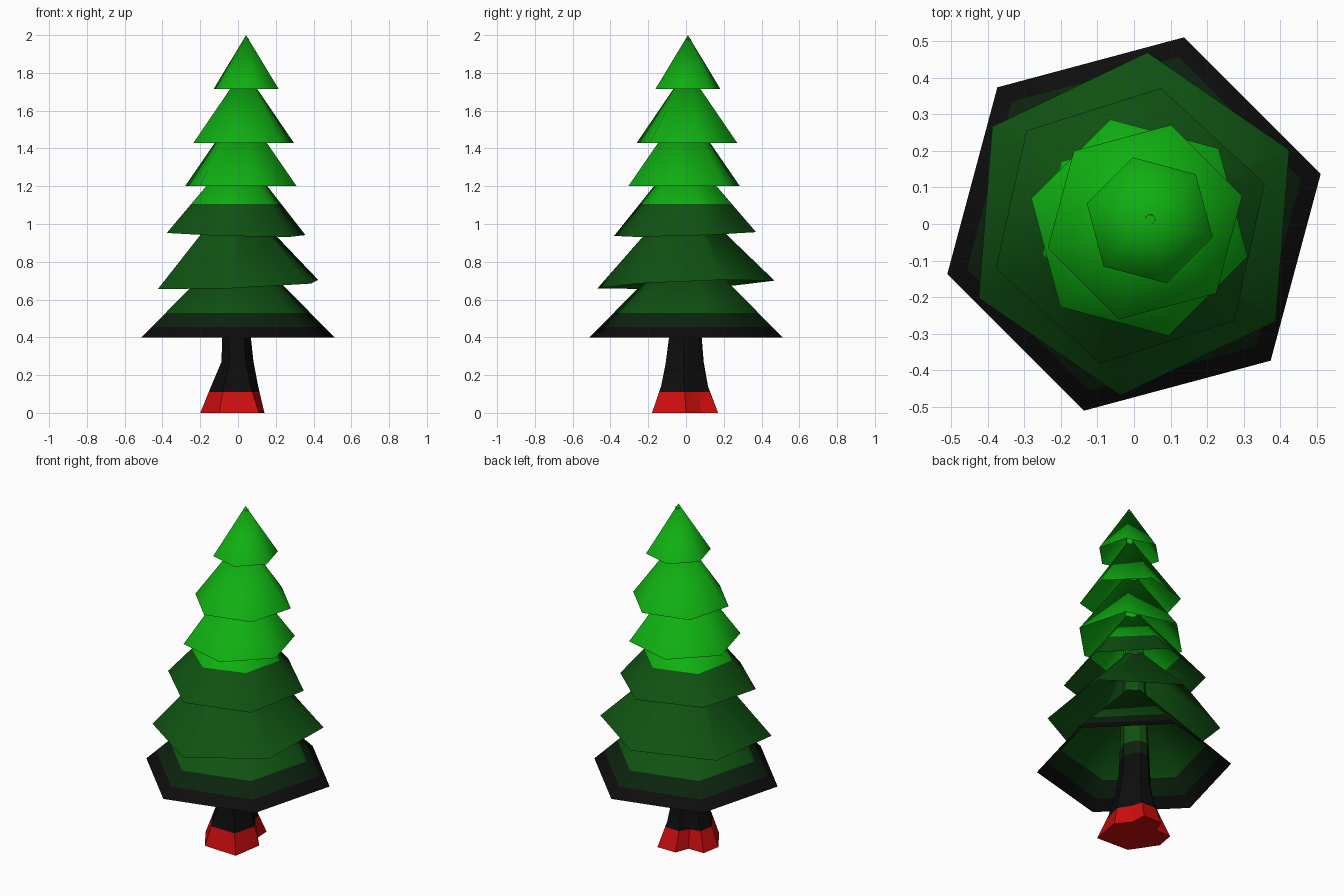
import bpy, bmesh, math

cube = bpy.data.objects.get("Cube")
if cube:
    bpy.data.objects.remove(cube, do_unlink=True)


def material(name, rgb):
    m = bpy.data.materials.new(name)
    m.use_nodes = True
    m.diffuse_color = (*rgb, 1)
    bsdf = m.node_tree.nodes["Principled BSDF"]
    bsdf.inputs["Base Color"].default_value = (*rgb, 1)
    bsdf.inputs["Roughness"].default_value = 0.9
    return m


# Colours stacked from the ground up, with the heights where they change
MATS = [material("red", (0.60, 0.004, 0.004)),
        material("black", (0.004, 0.004, 0.004)),
        material("blackish green", (0.004, 0.017, 0.005)),
        material("dark green", (0.005, 0.085, 0.006)),
        material("bright green", (0.005, 0.43, 0.006))]
CUTS = [0.11, 0.455, 0.53, 1.105]


def finish(bm, name, angle):
    """Cut the mesh at the colour heights, colour it and add it to the scene."""
    for z in CUTS:
        bmesh.ops.bisect_plane(bm, geom=bm.verts[:] + bm.edges[:] + bm.faces[:],
                               dist=1e-5, plane_co=(0, 0, z), plane_no=(0, 0, 1))
    bmesh.ops.recalc_face_normals(bm, faces=bm.faces[:])
    for f in bm.faces:
        zc = f.calc_center_median().z
        f.material_index = sum(zc > z for z in CUTS)
    me = bpy.data.meshes.new(name)
    bm.to_mesh(me)
    bm.free()
    for m in MATS:
        me.materials.append(m)
    ob = bpy.data.objects.new(name, me)
    bpy.context.collection.objects.link(ob)
    bpy.ops.object.select_all(action='DESELECT')
    ob.select_set(True)
    bpy.context.view_layer.objects.active = ob
    bpy.ops.object.shade_smooth_by_angle(angle=math.radians(angle))


# Branch tiers: hollow six-sided cones, some with a tilted rim
# (name, centre x, centre y, radius, turn, rim z, tilt x, tilt y, apex)
TIERS = [
    ("branch_tier_1", 0, 0, 0.528, 15, 0.40, 0, 0, (0, 0, 0.92)),
    ("branch_tier_2", 0, 0, 0.470, 25.5, 0.68, 0.039, 0.040, (-0.02, -0.02, 1.17)),
    ("branch_tier_3", -0.01, -0.005, 0.385, 17.5, 0.947, -0.025, 0.032, (0, -0.01, 1.40)),
    ("branch_tier_4", 0.015, -0.01, 0.306, 45, 1.20, 0, 0, (0.015, -0.01, 1.63)),
    ("branch_tier_5", 0.03, 0.005, 0.275, 15, 1.43, 0, 0, (0.03, 0.005, 1.82)),
    ("branch_tier_6", 0.043, 0.01, 0.178, 45, 1.715, 0, 0, (0.043, 0.01, 2.0)),
]
for name, cx, cy, r, turn, z, tx, ty, apex in TIERS:
    bm = bmesh.new()
    tip = bm.verts.new(apex)
    rim = []
    for i in range(6):
        a = math.radians(turn + 60 * i)
        dx, dy = r * math.cos(a), r * math.sin(a)
        rim.append(bm.verts.new((cx + dx, cy + dy, z + tx * dx + ty * dy)))
    for i in range(6):
        bm.faces.new((rim[i], rim[(i + 1) % 6], tip))
    finish(bm, name, 80)

# Trunk: flared foot with root notches, tapering up through every tier
FOOT = [(-0.10, -0.17), (0.11, -0.18), (0.14, 0.0), (0.075, 0.08), (0.07, 0.17),
        (-0.05, 0.17), (-0.08, 0.09), (-0.18, 0.09), (-0.20, -0.02)]
# (z, centre x, centre y, radius x, radius y, roundness)
RINGS = [(0, 0, 0, 0, 0, 0),
         (0.14, -0.01, -0.015, 0.095, 0.10, 0.6),
         (0.27, -0.003, -0.012, 0.085, 0.11, 1),
         (0.40, -0.008, -0.008, 0.076, 0.095, 1),
         (1.10, 0.005, 0, 0.055, 0.06, 1),
         (1.98, 0.045, 0.012, 0.014, 0.014, 1)]
bm = bmesh.new()
loops = []
for z, cx, cy, rx, ry, k in RINGS:
    loop = []
    for x, y in FOOT:
        a = math.atan2(y, x)
        loop.append(bm.verts.new(((1 - k) * x + k * (cx + rx * math.cos(a)),
                                  (1 - k) * y + k * (cy + ry * math.sin(a)), z)))
    loops.append(loop)
n = len(FOOT)
for low, high in zip(loops, loops[1:]):
    for i in range(n):
        j = (i + 1) % n
        bm.faces.new((low[i], low[j], high[j], high[i]))
bm.faces.new(loops[0][::-1])
bm.faces.new(loops[-1])
finish(bm, "trunk", 25)
